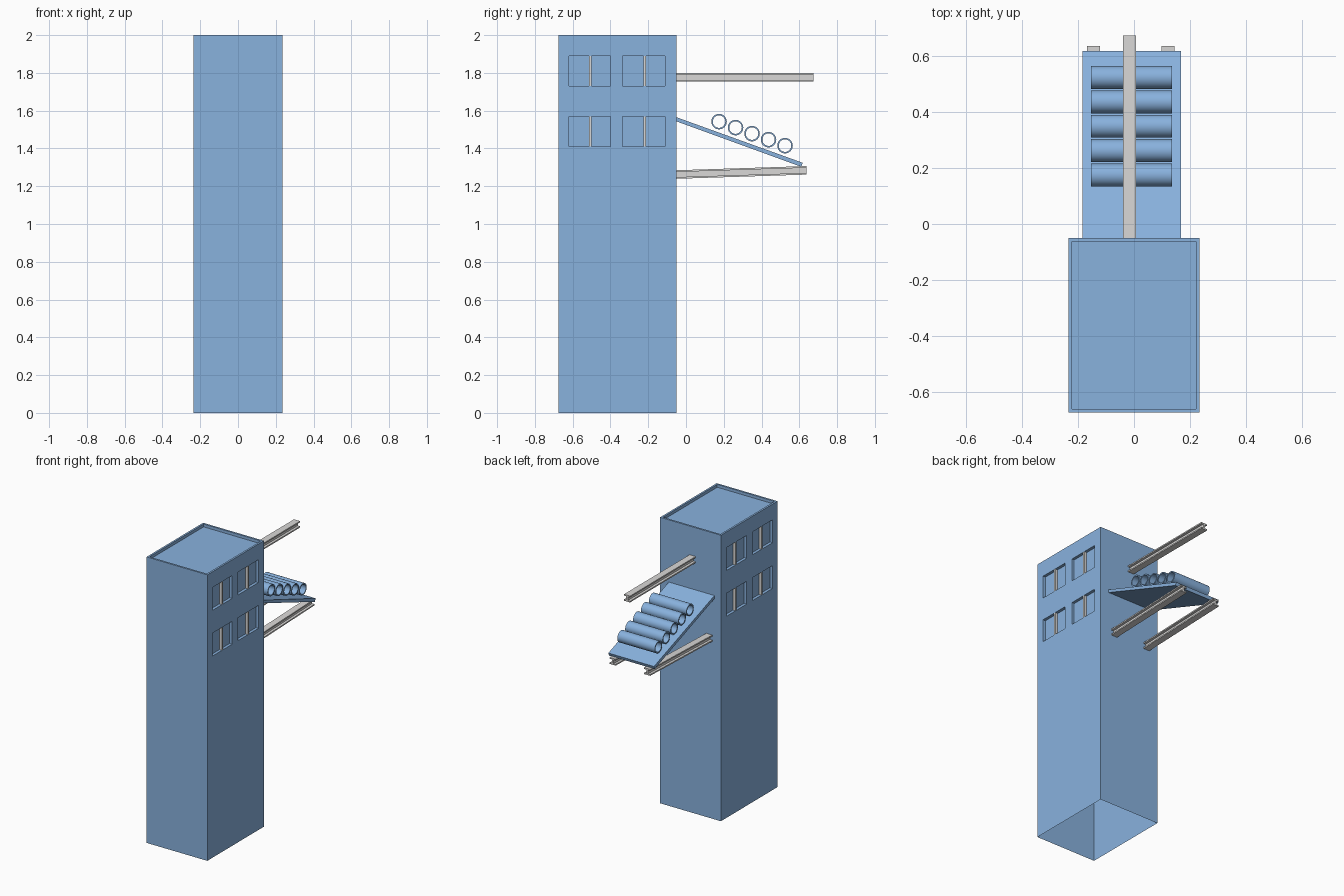
import bpy, bmesh, math
from mathutils import Vector

if "Cube" in bpy.data.objects:
    bpy.data.objects.remove(bpy.data.objects["Cube"])


def material(name, rgb):
    m = bpy.data.materials.new(name)
    m.diffuse_color = (*rgb, 1)
    m.use_nodes = True
    m.node_tree.nodes["Principled BSDF"].inputs["Base Color"].default_value = m.diffuse_color
    return m


BLUE = material("light_blue", (0.25, 0.445, 0.73))
GREY = material("pale_grey", (0.70, 0.69, 0.68))


def add_object(name, bm, mat):
    me = bpy.data.meshes.new(name)
    bm.to_mesh(me)
    bm.free()
    ob = bpy.data.objects.new(name, me)
    bpy.context.collection.objects.link(ob)
    me.materials.append(mat)
    return ob


def box_bm(lo, hi):
    bm = bmesh.new()
    bmesh.ops.create_cube(bm, size=1)
    lo, hi = Vector(lo), Vector(hi)
    for v in bm.verts:
        v.co = (lo + hi) / 2 + Vector(a * b for a, b in zip(v.co, hi - lo))
    return bm


def extrude_profile(name, profile, offset, mat):
    """Close a 3D outline and sweep it along a straight offset."""
    bm = bmesh.new()
    face = bm.faces.new([bm.verts.new(p) for p in profile])
    new = bmesh.ops.extrude_face_region(bm, geom=[face], use_keep_orig=True)["geom"]
    bmesh.ops.translate(bm, vec=offset, verts=[g for g in new if isinstance(g, bmesh.types.BMVert)])
    bmesh.ops.recalc_face_normals(bm, faces=bm.faces[:])
    return add_object(name, bm, mat)


# Tower: open underneath, with a low parapet and recessed side windows
HALF_W, FRONT, BACK, RECESS = 0.235, -0.675, -0.05, 0.02
WIN_Y = [(-0.62, -0.40), (-0.335, -0.11)]
WIN_Z = [(1.41, 1.57), (1.73, 1.89)]
bm = box_bm((-HALF_W, FRONT, 0), (HALF_W, BACK, 2))
bmesh.ops.delete(bm, geom=[f for f in bm.faces if f.normal.z < -0.5], context='FACES_ONLY')
roof = next(f for f in bm.faces if f.normal.z > 0.5)
bmesh.ops.inset_individual(bm, faces=[roof], thickness=0.019)
bmesh.ops.inset_individual(bm, faces=[roof], thickness=0, depth=-0.02)
cuts = [((0, y, 0), (0, 1, 0)) for pair in WIN_Y for y in pair]
cuts += [((0, 0, z), (0, 0, 1)) for pair in WIN_Z for z in pair]
for co, no in cuts:
    sides = [f for f in bm.faces if abs(f.calc_center_median().x) > HALF_W - 0.001]
    geom = set(sides)
    for f in sides:
        geom.update(f.edges)
        geom.update(f.verts)
    bmesh.ops.bisect_plane(bm, geom=list(geom), plane_co=co, plane_no=no)
bm.normal_update()


def is_window(f):
    c = f.calc_center_median()
    return (abs(c.x) > HALF_W - 0.001 and any(a < c.y < b for a, b in WIN_Y)
            and any(a < c.z < b for a, b in WIN_Z))


bmesh.ops.inset_individual(bm, faces=[f for f in bm.faces if is_window(f)],
                           thickness=0, depth=-RECESS)
add_object("tower", bm, BLUE)

# Window bars
for side in (-1, 1):
    for y0, y1 in WIN_Y:
        for z0, z1 in WIN_Z:
            xs = sorted((side * (HALF_W - RECESS), side * (HALF_W - 0.001)))
            yc = (y0 + y1) / 2 + 0.004
            add_object("window_bar", box_bm((xs[0], yc - 0.007, z0), (xs[1], yc + 0.007, z1)), GREY)


# I-section beams
def beam(name, x, z, length, rise, w=0.047, h=0.045, flange=0.009, web=0.012):
    half = [(w / 2, h / 2), (w / 2, h / 2 - flange), (web / 2, h / 2 - flange)]
    half += [(a, -b) for a, b in reversed(half)]
    outline = half + [(-a, b) for a, b in reversed(half)]
    pts = [(x + a, BACK, z + b) for a, b in outline]
    extrude_profile(name, pts, (0, length, rise), GREY)


beam("hoist_beam", -0.016, 1.777, 0.725, 0)
for bx in (-0.145, 0.122):
    beam("ramp_beam", bx, 1.262, 0.687, 0.022)

# Sloping ramp plate
extrude_profile("ramp", [(-0.185, BACK, 1.565), (-0.185, 0.618, 1.324),
                         (-0.185, 0.610, 1.303), (-0.185, BACK, 1.543)], (0.353, 0, 0), BLUE)

# Hollow pipes lying across the ramp
for i in range(5):
    bpy.ops.mesh.primitive_cylinder_add(
        vertices=32, radius=0.041, depth=0.29, end_fill_type='NOTHING',
        location=(-0.009, 0.175 + 0.0873 * i, 1.542 - 0.0318 * i), rotation=(0, math.pi / 2, 0))
    pipe = bpy.context.object
    pipe.name = "pipe"
    pipe.data.materials.append(BLUE)
    bpy.ops.object.shade_smooth_by_angle(angle=math.radians(30))
    wall = pipe.modifiers.new("wall", 'SOLIDIFY')
    wall.thickness = 0.008
    wall.offset = -1
    bpy.ops.object.modifier_apply(modifier="wall")
    bpy.ops.object.shade_smooth_by_angle(angle=math.radians(30))
